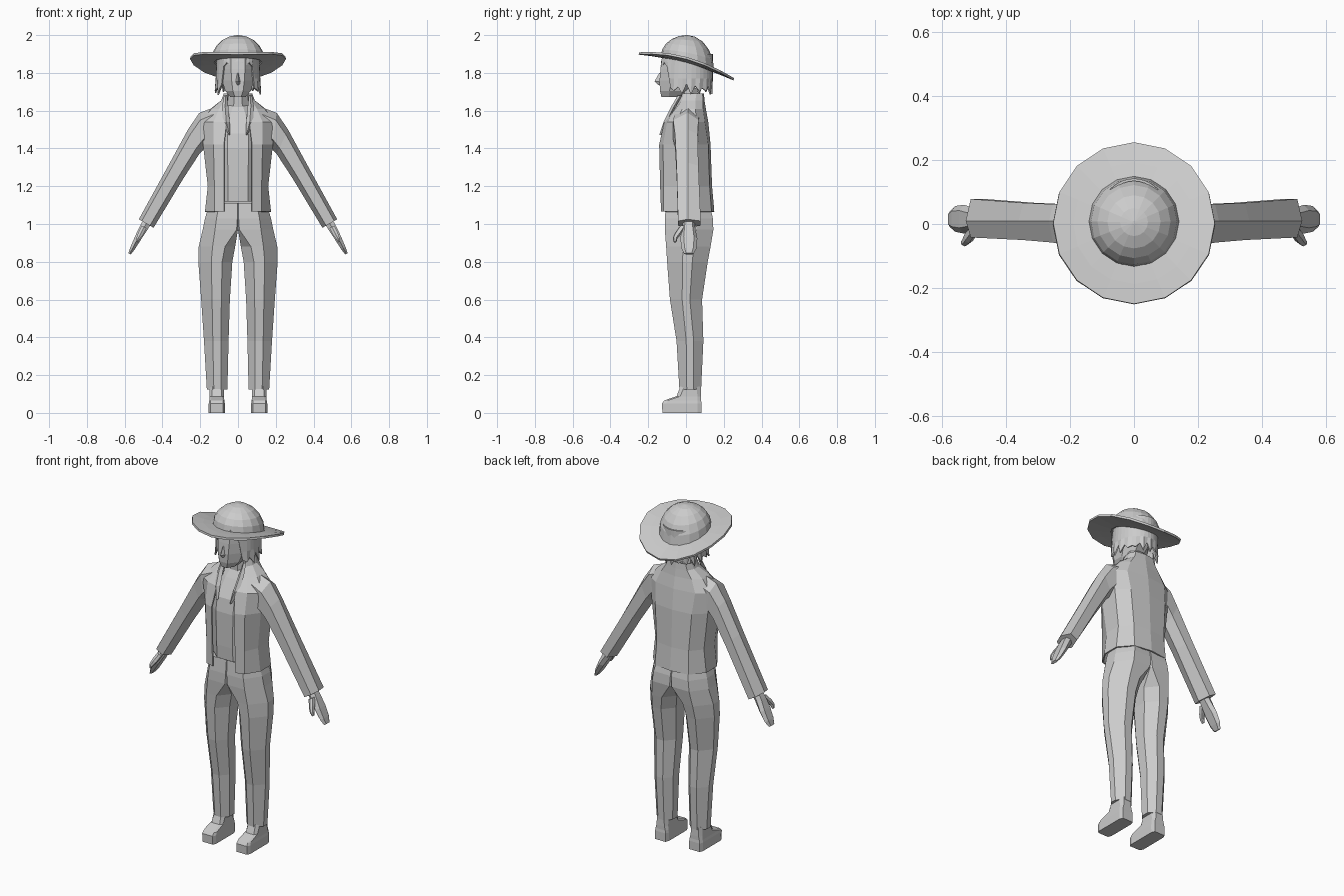
import bpy, bmesh, math
from mathutils import Vector

if "Cube" in bpy.data.objects:
    bpy.data.objects.remove(bpy.data.objects["Cube"])

grey = bpy.data.materials.new("plain grey")
grey.diffuse_color = (0.6, 0.6, 0.6, 1)
grey.use_nodes = True
grey.node_tree.nodes["Principled BSDF"].inputs["Base Color"].default_value = grey.diffuse_color


def finish(name, bm, mirror=False, thick=0.0):
    bmesh.ops.remove_doubles(bm, verts=bm.verts, dist=0.0004)
    bmesh.ops.recalc_face_normals(bm, faces=bm.faces)
    me = bpy.data.meshes.new(name)
    bm.to_mesh(me)
    bm.free()
    me.materials.append(grey)
    ob = bpy.data.objects.new(name, me)
    bpy.context.collection.objects.link(ob)
    if mirror:
        m = ob.modifiers.new("mirror", "MIRROR")
        m.use_clip = True
    if thick:
        s = ob.modifiers.new("thickness", "SOLIDIFY")
        s.thickness = thick
        s.offset = -1
    return ob


def loft(name, rings, mirror=False, closed=True, caps=True, thick=0.0):
    """Skin a list of equal-length point rings."""
    bm = bmesh.new()
    vs = [[bm.verts.new(p) for p in r] for r in rings]
    n = len(rings[0])
    for a, b in zip(vs, vs[1:]):
        for i in range(n if closed else n - 1):
            j = (i + 1) % n
            bm.faces.new((a[i], a[j], b[j], b[i]))
    if closed and caps:
        bm.faces.new(vs[0][::-1])
        bm.faces.new(vs[-1])
    return finish(name, bm, mirror, thick)


def slab(x0, x1, y0, y1, z, ci=0.3, co=0.3):
    """Chamfered rectangle at height z; ci / co are the inner / outer chamfers."""
    w, d = x1 - x0, y1 - y0
    return [(x0, y0 + ci * d, z), (x0 + ci * w, y0, z), (x1 - co * w, y0, z), (x1, y0 + co * d, z),
            (x1, y1 - co * d, z), (x1 - co * w, y1, z), (x0 + ci * w, y1, z), (x0, y1 - ci * d, z)]


def sym(w, y0, y1, z, c=0.3):
    return slab(-w, w, y0, y1, z, c, c)


# trousers: each leg carries half the pelvis
loft("trousers", [
    slab(0, .15, -.105, .125, 1.11, .02, .35),
    slab(0, .175, -.112, .142, 1.03, .02, .35),
    slab(0, .187, -.112, .145, .97, .04, .35),
    slab(.015, .208, -.105, .13, .88, .28, .38),
    slab(.03, .21, -.10, .115, .80, .3, .38),
    slab(.043, .195, -.085, .085, .60, .3, .38),
    slab(.05, .18, -.05, .092, .38, .3, .36),
    slab(.056, .165, -.035, .08, .125, .3, .34)], mirror=True)

# shoes
loft("shoe", [
    slab(.07, .155, -.125, .082, 0, .1, .1),
    slab(.07, .155, -.127, .082, .05, .1, .1),
    slab(.072, .152, -.115, .08, .066, .1, .1),
    slab(.075, .15, -.05, .08, .088, .15, .15),
    slab(.075, .15, -.03, .078, .14, .2, .2)], mirror=True)

# shirt and upper chest
loft("shirt", [
    sym(.13, -.122, .11, 1.12), sym(.13, -.126, .11, 1.20), sym(.14, -.128, .10, 1.40),
    sym(.14, -.115, .09, 1.48), sym(.10, -.06, .08, 1.58), sym(.06, -.03, .07, 1.63)])

# open jacket, half outline from the front opening to the middle of the back
jacket = [
    (1.065, [(.075, -.132), (.125, -.118), (.175, -.04), (.175, .06), (.11, .135), (0, .15)]),
    (1.20, [(.075, -.137), (.125, -.118), (.16, -.04), (.16, .06), (.105, .125), (0, .138)]),
    (1.42, [(.075, -.142), (.13, -.122), (.185, -.05), (.185, .06), (.12, .118), (0, .13)]),
    (1.54, [(.06, -.115), (.13, -.10), (.20, -.05), (.20, .055), (.13, .10), (0, .118)]),
    (1.61, [(.055, -.06), (.10, -.055), (.14, -.02), (.145, .05), (.10, .09), (0, .105)]),
    (1.655, [(.058, -.035), (.072, -.022), (.088, .01), (.088, .05), (.07, .09), (0, .098)]),
    (1.69, [(.055, -.02), (.065, -.01), (.076, .02), (.076, .055), (.06, .088), (0, .095)])]
loft("jacket", [[(x, y, z) for x, y in row] for z, row in jacket],
     mirror=True, closed=False, thick=.008)

# hanging lapel strips beside the neck
loft("lapel", [[(x - w, y, z), (x, y - .014, z), (x + w, y, z), (x, y + .01, z)] for x, y, z, w in [
    (.066, -.03, 1.68, .008), (.068, -.065, 1.62, .017), (.062, -.105, 1.54, .018),
    (.045, -.128, 1.47, .004)]], mirror=True)


def arm_ring(top, bot, y0, y1, ridge=.01):
    """Six-sided section between an upper and a lower (x, z) point."""
    t, b = Vector(top), Vector(bot)
    hi, lo = t.lerp(b, .2), t.lerp(b, .75)
    return [(t.x, ridge, t.y), (hi.x, y0, hi.y), (lo.x, y0, lo.y),
            (b.x, ridge, b.y), (lo.x, y1, lo.y), (hi.x, y1, hi.y)]


# sleeves
loft("sleeve", [
    arm_ring((.12, 1.62), (.12, 1.44), -.06, .07),
    arm_ring((.205, 1.588), (.178, 1.40), -.068, .066),
    arm_ring((.265, 1.50), (.205, 1.37), -.058, .062),
    arm_ring((.36, 1.325), (.29, 1.24), -.05, .066),
    arm_ring((.525, 1.025), (.447, .98), -.042, .078)], mirror=True)


def hand_ring(x, z, y0, y1, t):
    """Thin section across the hand, tilted to follow the arm."""
    dx, dz = t * .88, t * .47
    ym = (y1 - y0) * .2
    return [(x - dx, y0 + ym, z - dz), (x, y0, z), (x + dx, y0 + ym, z + dz),
            (x + dx, y1 - ym, z + dz), (x, y1, z), (x - dx, y1 - ym, z - dz)]


# hands and thumbs
loft("hand", [
    hand_ring(.475, 1.02, -.015, .045, .024), hand_ring(.502, .975, -.022, .05, .022),
    hand_ring(.53, .925, -.03, .06, .018), hand_ring(.558, .872, -.024, .056, .013),
    hand_ring(.574, .842, -.01, .04, .007)], mirror=True)
loft("thumb", [
    hand_ring(.497, .985, -.035, .0, .014), hand_ring(.515, .95, -.06, -.022, .014),
    hand_ring(.528, .925, -.07, -.045, .01), hand_ring(.535, .905, -.066, -.05, .005)], mirror=True)

# neck, head and nose
loft("neck", [sym(.058, -.035, .07, 1.60), sym(.052, -.04, .06, 1.72)])
loft("head", [
    sym(.04, -.13, .0, 1.672), sym(.068, -.138, .03, 1.705), sym(.084, -.14, .08, 1.76),
    sym(.092, -.135, .10, 1.82), sym(.095, -.125, .11, 1.90)])
loft("nose", [
    [(-.007, -.13, 1.80), (0, -.141, 1.80), (.007, -.13, 1.80)],
    [(-.017, -.13, 1.752), (0, -.167, 1.755), (.017, -.13, 1.752)],
    [(-.012, -.13, 1.737), (0, -.145, 1.735), (.012, -.13, 1.737)]])

# hair: shell with a jagged hem, short over the face
hair = [[], [], []]
N = 36
for i in range(N):
    a = 2 * math.pi * i / N
    s, c = math.sin(a), -math.cos(a)
    fringe = c < -.72
    tip = i % 2
    hem = (1.835 + .02 * tip) if fringe else (1.695 + .035 * tip + .012 * math.sin(i * 2.3))
    flare = 1.0 if fringe else 1.06 - .1 * tip
    hair[0].append((.112 * s, .01 + .132 * c, 1.90))
    hair[1].append((.118 * s, .005 + .137 * c, 1.86 if fringe else 1.77))
    hair[2].append((.118 * s * flare, .003 + .137 * c * min(flare, 1), hem))
loft("hair", hair, caps=False, thick=.008)


# hat: drooping brim and rounded crown
def brim_z(x, y):
    return 1.855 - .27 * y - .35 * y * y + .35 * x * x


def circle(r, n=16):
    for i in range(n):
        a = 2 * math.pi * i / n
        yield r * math.sin(a), .003 + r * math.cos(a)


loft("hat_brim", [[(x, y, brim_z(x, y) + .008) for x, y in circle(r)]
                  for r in (.252, .19, .125)], caps=False, thick=.012)
crown = []
for deg in (0, 18, 36, 54, 72, 88):
    e = math.radians(deg)
    ring = []
    for x, y in circle(.141):
        base = brim_z(x, y) + .004
        k = math.cos(e)
        ring.append((x * k, .005 + y * k, base + (2.0 - base) * math.sin(e)))
    crown.append(ring)
loft("hat_crown", crown)
